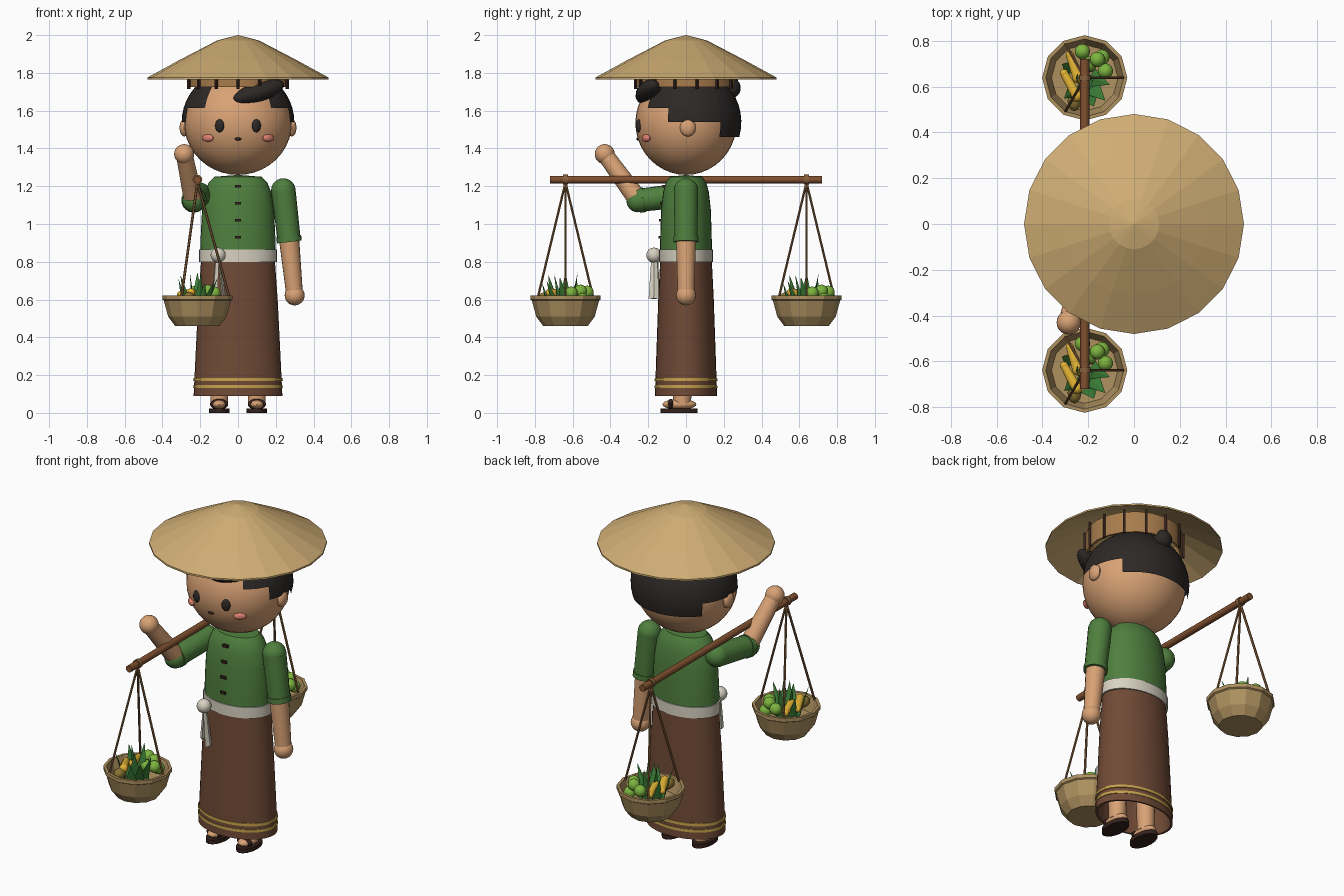
import bpy, bmesh, math
from mathutils import Vector, Matrix

if "Cube" in bpy.data.objects:
    bpy.data.objects.remove(bpy.data.objects["Cube"])

def mat(name, hexcol):
    m = bpy.data.materials.new(name)
    c = [int(hexcol[i:i + 2], 16) / 255 for i in (0, 2, 4)]
    m.diffuse_color = [((v + 0.055) / 1.055) ** 2.4 for v in c] + [1]
    m.use_nodes = True
    m.node_tree.nodes["Principled BSDF"].inputs["Base Color"].default_value = m.diffuse_color
    return m

STRAW, SKIN, HAIR = mat("straw", "CFAD74"), mat("skin", "D9A275"), mat("hair", "2C2826")
GREEN, SKIRT, CLOTH = mat("green_cloth", "4F7F3E"), mat("brown_cloth", "704A36"), mat("pale_cloth", "D8D2C2")
GOLD, WOOD, WICKER = mat("gold", "C4A04C"), mat("wood", "80502F"), mat("wicker", "AE9160")
DARK, PINK, LIME = mat("dark", "35211C"), mat("pink", "E08270"), mat("lime", "7DB53F")
LEAF, CORN, ROPE = mat("leaf", "3C8038"), mat("corn", "E2B334"), mat("rope", "86603C")
ROOT, BAND = mat("root", "8A7434"), mat("hat_band", "A87C4C")

def finish(name, bm, m, smooth=True):
    bmesh.ops.remove_doubles(bm, verts=bm.verts[:], dist=1e-5)
    bmesh.ops.recalc_face_normals(bm, faces=bm.faces[:])
    me = bpy.data.meshes.new(name)
    bm.to_mesh(me)
    bm.free()
    me.materials.append(m)
    ob = bpy.data.objects.new(name, me)
    bpy.context.collection.objects.link(ob)
    if smooth:
        bpy.ops.object.select_all(action='DESELECT')
        ob.select_set(True)
        bpy.context.view_layer.objects.active = ob
        bpy.ops.object.shade_smooth_by_angle(angle=math.radians(40))
    return ob

def lathe(name, prof, n, m, sy=1, loc=(0, 0, 0), smooth=True, closed=False):
    """Revolve (radius, z) points; sy flattens the section in y."""
    bm = bmesh.new()
    rings = [[bm.verts.new((loc[0] + r * math.cos(k * math.tau / n),
                            loc[1] + sy * r * math.sin(k * math.tau / n), loc[2] + z))
              for k in range(n)] for r, z in prof]
    pairs = list(zip(rings, rings[1:])) + ([(rings[-1], rings[0])] if closed else [])
    for a, b in pairs:
        for k in range(n):
            bm.faces.new((a[k], a[(k + 1) % n], b[(k + 1) % n], b[k]))
    return finish(name, bm, m, smooth)

def ball(name, loc, size, m, rot=None, seg=20):
    bm = bmesh.new()
    s = Vector((size,) * 3 if isinstance(size, (int, float)) else size)
    M = Matrix.Translation(loc) @ (rot or Matrix()) @ Matrix.Diagonal((*s, 1))
    bmesh.ops.create_uvsphere(bm, u_segments=seg, v_segments=max(6, seg // 2 + 2), radius=1, matrix=M)
    return finish(name, bm, m)

def rod(name, a, b, r1, r2, m, n=14, flat=1):
    a, b = Vector(a), Vector(b)
    M = Matrix.Translation((a + b) / 2) @ (b - a).to_track_quat('Z', 'Y').to_matrix().to_4x4() \
        @ Matrix.Diagonal((1, flat, 1, 1))
    bm = bmesh.new()
    bmesh.ops.create_cone(bm, cap_ends=True, segments=n, radius1=r1, radius2=r2,
                          depth=(b - a).length, matrix=M)
    return finish(name, bm, m, n > 6)

def box(name, loc, size, m):
    bm = bmesh.new()
    bmesh.ops.create_cube(bm, size=1, matrix=Matrix.Translation(loc) @ Matrix.Diagonal((*size, 1)))
    return finish(name, bm, m, False)

# Conical hat with inner band and slats
lathe("hat", [(0, 2.0), (0.11, 1.972), (0.31, 1.868), (0.48, 1.775), (0.48, 1.765),
              (0.31, 1.852), (0.11, 1.955), (0, 1.98)], 20, STRAW, smooth=False)
lathe("hat_band", [(0.262, 1.725), (0.262, 1.85), (0.25, 1.85), (0.25, 1.725)], 20, BAND, closed=True)
for k in range(14):
    t = (k + 0.5) * math.tau / 14
    c, s = 0.267 * math.cos(t), 0.267 * math.sin(t)
    rod("hat_slat", (c, s, 1.715), (c, s, 1.86), 0.009, 0.009, DARK, 4)

# Head, ears and face
HC, HR = Vector((0, 0, 1.535)), Vector((0.285, 0.268, 0.275))
ball("head", HC, HR, SKIN, seg=36)

def on_face(x, z):
    return -HR.y * math.sqrt(1 - (x / HR.x) ** 2 - ((z - HC.z) / HR.z) ** 2)

for sx in (-1, 1):
    ball("ear", (sx * 0.285, 0.01, 1.51), (0.025, 0.042, 0.047), SKIN, seg=14)
    ball("eye", (sx * 0.097, on_face(0.097, 1.52), 1.52), (0.025, 0.014, 0.035), HAIR,
         Matrix.Rotation(sx * 0.35, 4, 'Z'), 14)
    ball("cheek", (sx * 0.16, on_face(0.16, 1.455) - 0.003, 1.455), (0.036, 0.015, 0.02), PINK,
         Matrix.Rotation(sx * 0.6, 4, 'Z'), 14)
ball("mouth", (0, on_face(0, 1.45), 1.45), (0.02, 0.008, 0.008), DARK, seg=10)

# Hair cap with stepped hairline, cut from a patch grid on the scaled head
def hair_limit(y):
    return 1.735 if y < -0.205 else 1.615 if y < -0.11 else 1.54 if y < 0.19 else 1.46

bm = bmesh.new()
N, R = 48, 12
C, S = Vector((0, 0.012, 1.54)), Vector((0.298, 0.281, 0.285))
for k in range(N):
    t0, t1 = k * math.tau / N, (k + 1) * math.tau / N
    low = hair_limit(C.y + S.y * math.sin((t0 + t1) / 2))
    p0 = math.asin((low - C.z) / S.z)
    for j in range(R):
        pa, pb = [p0 + (math.pi / 2 - p0) * i / R for i in (j, j + 1)]
        pts = [(t0, pa), (t1, pa), (t1, pb), (t0, pb)]
        if j == R - 1:
            pts.pop()
        bm.faces.new([bm.verts.new((C.x + S.x * math.cos(t) * math.cos(p), C.y + S.y * math.sin(t) * math.cos(p),
                                    C.z + S.z * math.sin(p))) for t, p in pts])
finish("hair_cap", bm, HAIR)
ball("hair_fringe", (0.11, -0.2, 1.7), (0.145, 0.06, 0.052), HAIR,
     Matrix.Rotation(0.25, 4, 'Z') @ Matrix.Rotation(-0.3, 4, 'Y'))
ball("hair_bun", (0, 0.235, 1.72), 0.055, HAIR)

# Blouse, buttons, sash, skirt
TP = [(0, 0.8), (0.2, 0.8), (0.197, 0.95), (0.19, 1.08), (0.175, 1.17), (0.155, 1.22), (0.125, 1.25), (0, 1.26)]
lathe("blouse", TP, 32, GREEN, 0.69)
for z, y in ((1.2, -0.117), (1.11, -0.13), (1.02, -0.135), (0.93, -0.138)):
    box("button", (0, y, z), (0.034, 0.016, 0.015), DARK)
lathe("sash", [(0.19, 0.8), (0.207, 0.8), (0.207, 0.865), (0.19, 0.865)], 32, CLOTH, 0.69, closed=True)
ball("sash_knot", (-0.105, -0.17, 0.835), 0.04, CLOTH)
rod("sash_tail", (-0.1, -0.168, 0.82), (-0.075, -0.17, 0.605), 0.016, 0.028, CLOTH, 4, 0.4)
rod("sash_tail", (-0.112, -0.16, 0.82), (-0.12, -0.165, 0.64), 0.016, 0.028, CLOTH, 4, 0.4)
lathe("skirt", [(0.18, 0.81), (0.195, 0.81), (0.21, 0.6), (0.225, 0.3), (0.235, 0.09),
                (0.222, 0.09), (0.21, 0.3)], 32, SKIRT, 0.7, closed=True)
for z in (0.14, 0.177):
    lathe("skirt_stripe", [(0.225, z - 0.008), (0.237, z - 0.008), (0.236, z + 0.008), (0.225, z + 0.008)],
          32, GOLD, 0.7, closed=True)

# Legs, feet and sandals
for x in (-0.1, 0.1):
    rod("leg", (x, -0.02, 0.05), (x, -0.02, 0.5), 0.047, 0.06, SKIN)
    ball("foot", (x, -0.035, 0.045), (0.045, 0.09, 0.028), SKIN)
    lathe("sandal_sole", [(0, 0), (0.054, 0), (0.054, 0.024), (0, 0.024)], 16, DARK, 1.8, (x, -0.037, 0))
    ball("sandal_strap", (x, -0.08, 0.046), (0.05, 0.02, 0.028), DARK, seg=14)

# Arms: one hanging, one raised over the pole
def arm(side, shoulder, elbow, start, hand):
    d = (Vector(elbow) - Vector(shoulder)).normalized()
    ball(side + "_shoulder", shoulder, 0.065, GREEN)
    rod(side + "_sleeve", shoulder, elbow, 0.065, 0.061, GREEN, 18)
    rod(side + "_cuff", Vector(elbow) - d * 0.03, elbow, 0.066, 0.066, GREEN, 18)
    ball(side + "_elbow", start, 0.052, SKIN)
    rod(side + "_forearm", start, hand, 0.053, 0.044, SKIN, 18)
    ball(side + "_hand", hand, 0.053, SKIN)

arm("left", (0.24, 0, 1.177), (0.272, 0, 0.905), (0.272, 0, 0.905), (0.3, 0, 0.622))
arm("right", (-0.205, 0, 1.155), (-0.235, -0.25, 1.125), (-0.235, -0.255, 1.13), (-0.285, -0.43, 1.37))
ball("right_sleeve_elbow", (-0.235, -0.255, 1.122), 0.06, GREEN)

# Carrying pole with two hanging baskets
PX = -0.215
rod("carrying_pole", (PX, -0.72, 1.235), (PX, 0.72, 1.235), 0.02, 0.02, WOOD, 12)
for by in (-0.638, 0.638):
    def P(x, y, z):
        return (PX + x, by + y, z)
    rod("rope_loop", P(0, -0.012, 1.235), P(0, 0.012, 1.235), 0.026, 0.026, ROPE, 12)
    lathe("basket", [(0, 0.46), (0.118, 0.46), (0.155, 0.51), (0.178, 0.595), (0.186, 0.6), (0.186, 0.622),
                     (0.17, 0.622), (0.145, 0.54), (0, 0.535)], 12, WICKER, loc=(PX, by, 0), smooth=False)
    for k in range(3):
        t = k * math.tau / 3
        rod("rope", P(0, 0, 1.22), P(0.168 * math.cos(t), 0.168 * math.sin(t), 0.615), 0.007, 0.007, ROPE, 6)
    # Produce: limes, corn, root and leaves
    for x, y, z in ((-0.01, 0.115, 0.64), (0.055, 0.08, 0.645), (0.09, 0.03, 0.635), (0.075, 0.09, 0.6),
                    (0.02, 0.06, 0.61)):
        ball("lime", P(x, y, z), 0.034, LIME, seg=14)
    for x0, y0, x1, y1 in ((-0.065, 0.1, -0.03, 0), (-0.09, 0.02, -0.035, -0.08)):
        rod("corn", P(x0, y0, 0.625), P(x1, y1, 0.635), 0.018, 0.024, CORN, 10)
        ball("corn_tip", P(x0, y0, 0.625), 0.019, CORN, seg=10)
        ball("corn_tip", P(x1, y1, 0.635), 0.025, CORN, seg=10)
    ball("root", P(-0.045, -0.1, 0.61), (0.03, 0.045, 0.03), ROOT, seg=12)
    for x0, y0, x1, y1, z in ((0, -0.02, 0.02, -0.06, 0.735), (0.03, -0.04, 0.09, -0.1, 0.7),
                              (0.03, 0.0, 0.11, -0.03, 0.72), (-0.04, -0.05, -0.09, -0.09, 0.73),
                              (-0.06, 0.04, -0.1, 0.06, 0.71), (0.0, 0.03, 0.0, 0.065, 0.745),
                              (0.02, -0.08, 0.04, -0.125, 0.69), (-0.02, 0.0, -0.04, 0.0, 0.745)):
        rod("leaf", P(x0, y0, 0.54), P(x1, y1, z), 0.042, 0.0, LEAF, 4, 0.25)
